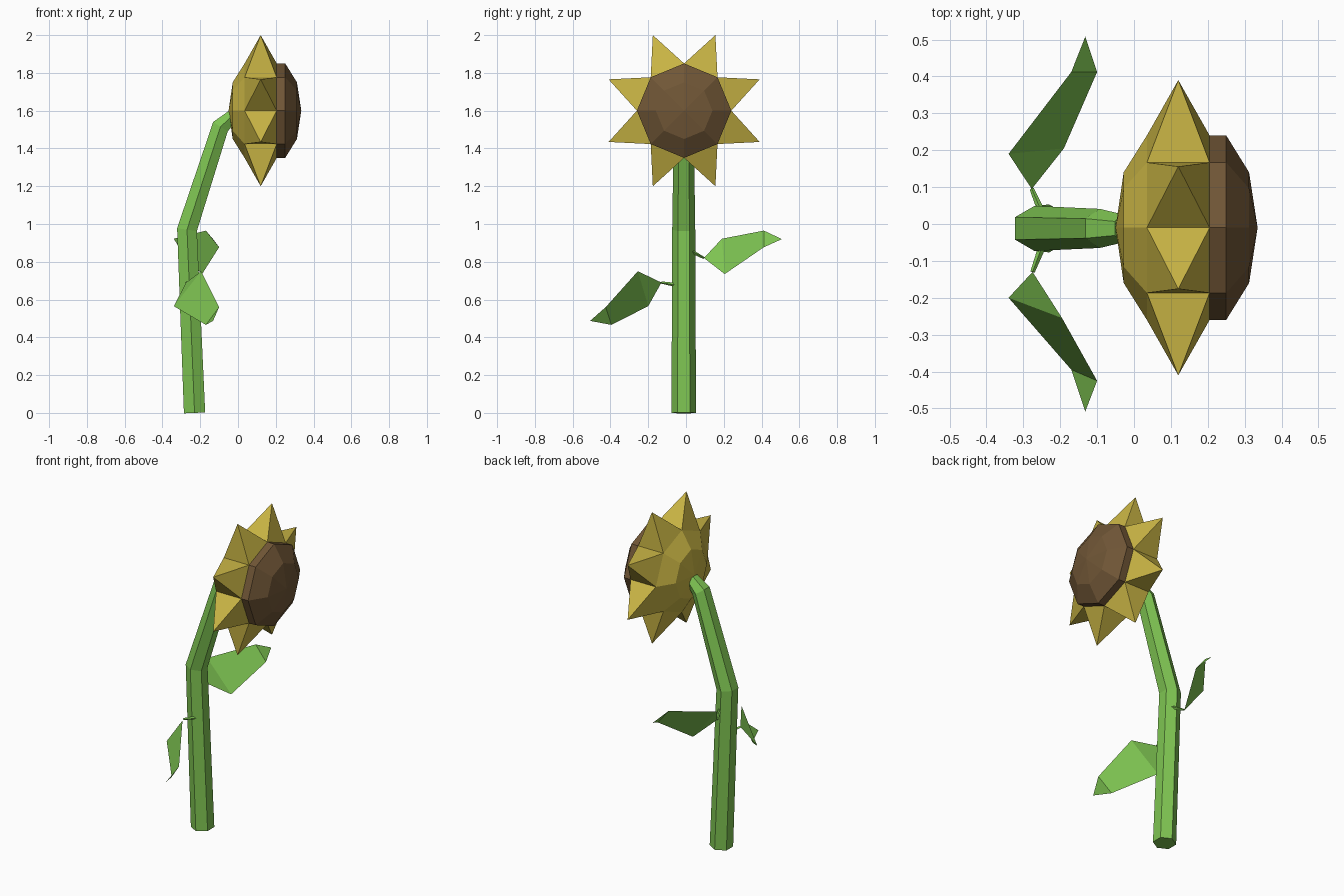
import bpy
from math import cos, sin, pi
from mathutils import Vector

cube = bpy.data.objects.get("Cube")
if cube:
    bpy.data.objects.remove(cube, do_unlink=True)


def material(name, rgb):
    m = bpy.data.materials.new(name)
    m.use_nodes = True
    m.diffuse_color = (*rgb, 1)
    m.node_tree.nodes["Principled BSDF"].inputs["Base Color"].default_value = (*rgb, 1)
    return m


GREEN = material("leaf green", (0.209, 0.552, 0.084))
YELLOW = material("petal yellow", (0.578, 0.456, 0.058))
BROWN = material("seed brown", (0.162, 0.093, 0.037))


def build(name, verts, faces, mat):
    mesh = bpy.data.meshes.new(name)
    mesh.from_pydata([tuple(v) for v in verts], [], faces)
    mesh.materials.append(mat)
    obj = bpy.data.objects.new(name, mesh)
    bpy.context.collection.objects.link(obj)
    return obj


def tube(name, points, radii, sides, mat):
    """Tapered tube whose rings are mitred along the path."""
    pts = [Vector(p) for p in points]
    verts, faces = [], []
    for i, (p, r) in enumerate(zip(pts, radii)):
        before = (p - pts[i - 1]).normalized() if i else Vector()
        after = (pts[i + 1] - p).normalized() if i < len(pts) - 1 else Vector()
        t = (before + after).normalized()
        ref = Vector((0, 1, 0)) if abs(t.y) < 0.7 else Vector((0, 0, 1))
        u = (ref - t * ref.dot(t)).normalized()
        w = u.cross(t)
        for k in range(sides):
            a = 2 * pi * k / sides
            verts.append(p + (u * cos(a) + w * sin(a)) * r)
    for i in range(len(pts) - 1):
        for k in range(sides):
            a, b = i * sides + k, i * sides + (k + 1) % sides
            faces.append((a, a + sides, b + sides, b))
    faces.append(tuple(range(sides)))
    faces.append(tuple(reversed(range(len(verts) - sides, len(verts)))))
    return build(name, verts, faces, mat)


# Flower head: octagonal rings around the x axis
N = 8
CY, CZ = -0.01, 1.6
FRONT_X, BACK_X, RIM = 0.205, 0.035, 0.25


def around(x, r, k):
    a = 2 * pi * k / N
    return (x, CY + r * cos(a), CZ + r * sin(a))


def dome(pole_x, profile, flip):
    """Closed pole followed by rings given as (x, radius)."""
    verts = [(pole_x, CY, CZ)]
    faces = []
    for x, r in profile:
        verts += [around(x, r, k) for k in range(N)]
    for k in range(N):
        n = (k + 1) % N
        faces.append((0, 1 + k, 1 + n))
        for i in range(len(profile) - 1):
            s = 1 + i * N
            faces.append((s + k, s + N + k, s + N + n, s + n))
    if flip:
        faces = [f[::-1] for f in faces]
    return verts, faces


# Seed disc with a bulging face
verts, faces = dome(0.335, [(0.312, 0.15), (0.25, RIM), (FRONT_X, RIM)], False)
faces.append(tuple(reversed(range(len(verts) - N, len(verts)))))
build("seed_disc", verts, faces, BROWN)

# Petals: every side of the yellow drum is drawn out to a point
verts, faces = dome(-0.05, [(-0.028, 0.15), (BACK_X, RIM), (FRONT_X, RIM)], True)
faces = [f for f in faces if max(f) <= 2 * N]
faces.append(tuple(range(1 + 2 * N, 1 + 3 * N)))
for k in range(N):
    n = (k + 1) % N
    back, front = 1 + N, 1 + 2 * N
    tip = len(verts)
    verts.append(around((BACK_X + FRONT_X) / 2, 0.433, k + 0.5))
    loop = (back + k, back + n, front + n, front + k)
    for j in range(4):
        faces.append((loop[j], loop[(j + 1) % 4], tip))
build("petals", verts, faces, YELLOW)

# Stem
tube("stem",
     [(-0.23, -0.012, 0), (-0.27, -0.012, 0.97), (-0.093, -0.012, 1.515), (-0.03, -0.012, 1.572)],
     [0.065, 0.061, 0.053, 0.038], 6, GREEN)

# Leaves: base, two pairs of edge points, tip
LEAF_FACES = [(0, 1, 2), (1, 3, 4, 2), (3, 5, 4)]
leaves = {
    "left_leaf": ((-0.245, 0.02, 0.86),
                  [(-0.277, 0.095, 0.82), (-0.34, 0.19, 0.922), (-0.19, 0.205, 0.735),
                   (-0.17, 0.412, 0.965), (-0.10, 0.412, 0.877), (-0.132, 0.508, 0.92)]),
    "right_leaf": ((-0.245, -0.05, 0.677),
                   [(-0.275, -0.13, 0.69), (-0.195, -0.255, 0.75), (-0.34, -0.20, 0.565),
                    (-0.10, -0.425, 0.56), (-0.17, -0.395, 0.466), (-0.132, -0.508, 0.487)]),
}
for name, (root, outline) in leaves.items():
    build(name, outline, LEAF_FACES, GREEN)
    tube(name + "_stalk", [root, outline[0]], [0.011, 0.006], 4, GREEN)
